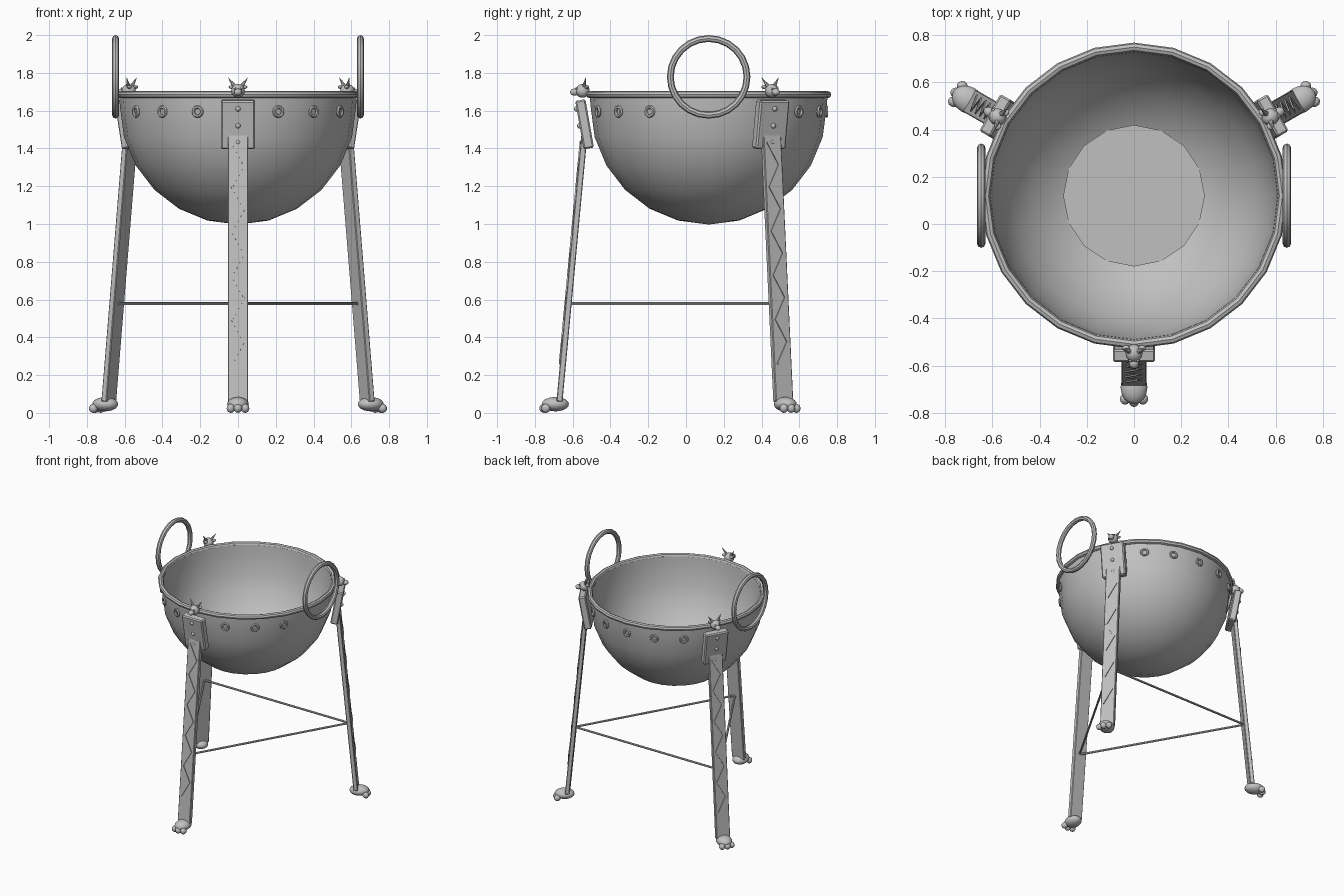
import bpy, bmesh, math
from mathutils import Matrix, Vector

if "Cube" in bpy.data.objects:
    bpy.data.objects.remove(bpy.data.objects["Cube"])

CY = 0.12                      # bowl axis lies slightly behind the origin
T = Matrix.Translation


def material(name, v):
    m = bpy.data.materials.new(name)
    m.diffuse_color = (v, v, v, 1)
    m.use_nodes = True
    m.node_tree.nodes["Principled BSDF"].inputs["Base Color"].default_value = m.diffuse_color
    return m


IRON = material("grey iron", 0.53)


def finish(name, bm, smooth=True, bevel=0.0):
    if bevel:
        bmesh.ops.bevel(bm, geom=bm.edges[:], offset=bevel, segments=1, affect='EDGES')
    bmesh.ops.recalc_face_normals(bm, faces=bm.faces[:])
    me = bpy.data.meshes.new(name)
    bm.to_mesh(me)
    bm.free()
    me.materials.append(IRON)
    ob = bpy.data.objects.new(name, me)
    bpy.context.collection.objects.link(ob)
    if smooth:
        bpy.context.view_layer.objects.active = ob
        ob.select_set(True)
        bpy.ops.object.shade_smooth_by_angle(angle=math.radians(40))
        ob.select_set(False)
    return ob


def lathe(bm, profile, segs, mat, closed=False):
    """Spin (radius, z) points around the local z axis."""
    rings = [[bm.verts.new(mat @ Vector((r * math.cos(math.tau * i / segs),
                                         r * math.sin(math.tau * i / segs), z)))
              for i in range(segs)] for r, z in profile]
    n = len(rings)
    for j in range(n if closed else n - 1):
        a, b = rings[j], rings[(j + 1) % n]
        for i in range(segs):
            k = (i + 1) % segs
            bm.faces.new((a[i], a[k], b[k], b[i]))
    bmesh.ops.remove_doubles(bm, verts=bm.verts[:], dist=0.0002)


def torus(bm, major, minor, mat, segs=24, sides=8):
    lathe(bm, [(major + minor * math.cos(math.tau * i / sides),
                minor * math.sin(math.tau * i / sides)) for i in range(sides)],
          segs, mat, True)


def ball(bm, mat, loc, size, segs=16):
    bmesh.ops.create_uvsphere(bm, u_segments=segs, v_segments=segs // 2 + 2, radius=1,
                              matrix=mat @ T(loc) @ Matrix.Diagonal((*size, 1)))


def box(bm, mat, size):
    bmesh.ops.create_cube(bm, size=1, matrix=mat @ Matrix.Diagonal((*size, 1)))


def rod(bm, mat, a, b, r1, r2, segs=8):
    a, b = mat @ Vector(a), mat @ Vector(b)
    rot = (b - a).to_track_quat('Z', 'Y').to_matrix().to_4x4()
    bmesh.ops.create_cone(bm, cap_ends=True, segments=segs, radius1=r1, radius2=r2,
                          depth=(b - a).length, matrix=T((a + b) / 2) @ rot)


AXIS = T((0, CY, 0))

# Bowl: outer and inner shells joined at the rim
R, R_IN, ZC = 0.625, 0.605, 1.622
steps = [math.radians(15 * i) for i in range(7)]
outer = [(R * math.sin(a), ZC - R * math.cos(a)) for a in steps]
inner = [(R_IN * math.sin(a), ZC - R_IN * math.cos(a)) for a in steps]
bm = bmesh.new()
lathe(bm, outer + [(0.63, 1.685), (0.61, 1.685)] + inner[::-1], 24, AXIS)
finish("bowl", bm)

# Flat floor disc inside the bowl
bm = bmesh.new()
bmesh.ops.create_circle(bm, cap_ends=True, segments=16, radius=0.3,
                        matrix=AXIS @ T((0, 0, 1.104)))
finish("bowl_floor", bm, False)

# Rolled rim
bm = bmesh.new()
torus(bm, 0.63, 0.019, AXIS @ T((0, 0, 1.685)))
finish("rim", bm)

# Ring handles
for side, label in ((-1, "left"), (1, "right")):
    bm = bmesh.new()
    torus(bm, 0.203, 0.018,
          T((side * 0.648, CY, 1.779)) @ Matrix.Rotation(math.pi / 2, 4, 'Y'))
    finish(label + "_handle", bm)

# Small ring ornaments below the rim, leaving gaps at legs and handles
bm = bmesh.new()
for deg in range(20, 360, 20):
    if deg in (80, 100, 120, 240, 260, 280):
        continue
    m = AXIS @ Matrix.Rotation(math.radians(deg), 4, 'Z')
    torus(bm, 0.024, 0.009, m @ T((0, -0.624, 1.595)) @ Matrix.Rotation(math.pi / 2, 4, 'X'), 12, 6)
finish("ring_ornaments", bm)

LEG_TILT = -math.atan2(0.132, 1.41)
PLATE_TILT = 0.175
for i in range(3):
    tag = "_%d" % (i + 1)
    M = AXIS @ Matrix.Rotation(math.tau * i / 3, 4, 'Z')
    leg = M @ T((0, -0.724, 0.765)) @ Matrix.Rotation(LEG_TILT, 4, 'X')
    plate = M @ T((0, -0.657, 1.528)) @ Matrix.Rotation(PLATE_TILT, 4, 'X')

    # Flat bar leg
    bm = bmesh.new()
    box(bm, leg, (0.108, 0.032, 1.416))
    finish("leg" + tag, bm, False, 0.004)

    # Zigzag strip on the outer face of the leg
    bm = bmesh.new()
    pts = [Vector(((-1) ** (k + 1) * 0.032, -0.018, 0.667 - 0.1175 * k)) for k in range(11)]
    for a, b in zip(pts, pts[1:]):
        d = b - a
        turn = Matrix.Rotation(math.atan2(d.x, d.z), 4, 'Y')
        box(bm, leg @ T((a + b) / 2) @ turn, (0.009, 0.008, d.length + 0.006))
    finish("zigzag" + tag, bm, False)

    # Bracket plate and rivets
    bm = bmesh.new()
    box(bm, plate, (0.18, 0.055, 0.26))
    finish("bracket" + tag, bm, False, 0.008)
    bm = bmesh.new()
    for z in (0.088, -0.003, -0.092):
        ball(bm, plate, (0, -0.029, z), (0.014, 0.012, 0.014), 10)
    finish("rivets" + tag, bm)

    # Horned head with snout
    bm = bmesh.new()
    ball(bm, M, (0, -0.668, 1.705), (0.036, 0.038, 0.036))
    ball(bm, M, (0, -0.710, 1.698), (0.021, 0.024, 0.019), 12)
    for s in (-1, 1):
        rod(bm, M, (s * 0.018, -0.66, 1.728), (s * 0.052, -0.65, 1.775), 0.012, 0.001)
        ball(bm, M, (s * 0.034, -0.645, 1.725), (0.016, 0.012, 0.010), 8)
        ball(bm, M, (s * 0.016, -0.699, 1.717), (0.007, 0.007, 0.007), 8)
    finish("horned_head" + tag, bm)

    # Paw foot with three toes
    bm = bmesh.new()
    ball(bm, M, (0, -0.812, 0.046), (0.057, 0.072, 0.038))
    for x, y in ((-0.038, -0.862), (0, -0.872), (0.038, -0.862)):
        ball(bm, M, (x, y, 0.024), (0.022, 0.024, 0.024), 12)
    finish("paw" + tag, bm)

    # Stretcher to the next leg
    bm = bmesh.new()
    nxt = Matrix.Rotation(math.tau / 3, 4, 'Z') @ Vector((0, -0.738, 0.578))
    rod(bm, M, (0, -0.738, 0.578), nxt, 0.008, 0.008)
    finish("stretcher" + tag, bm)
